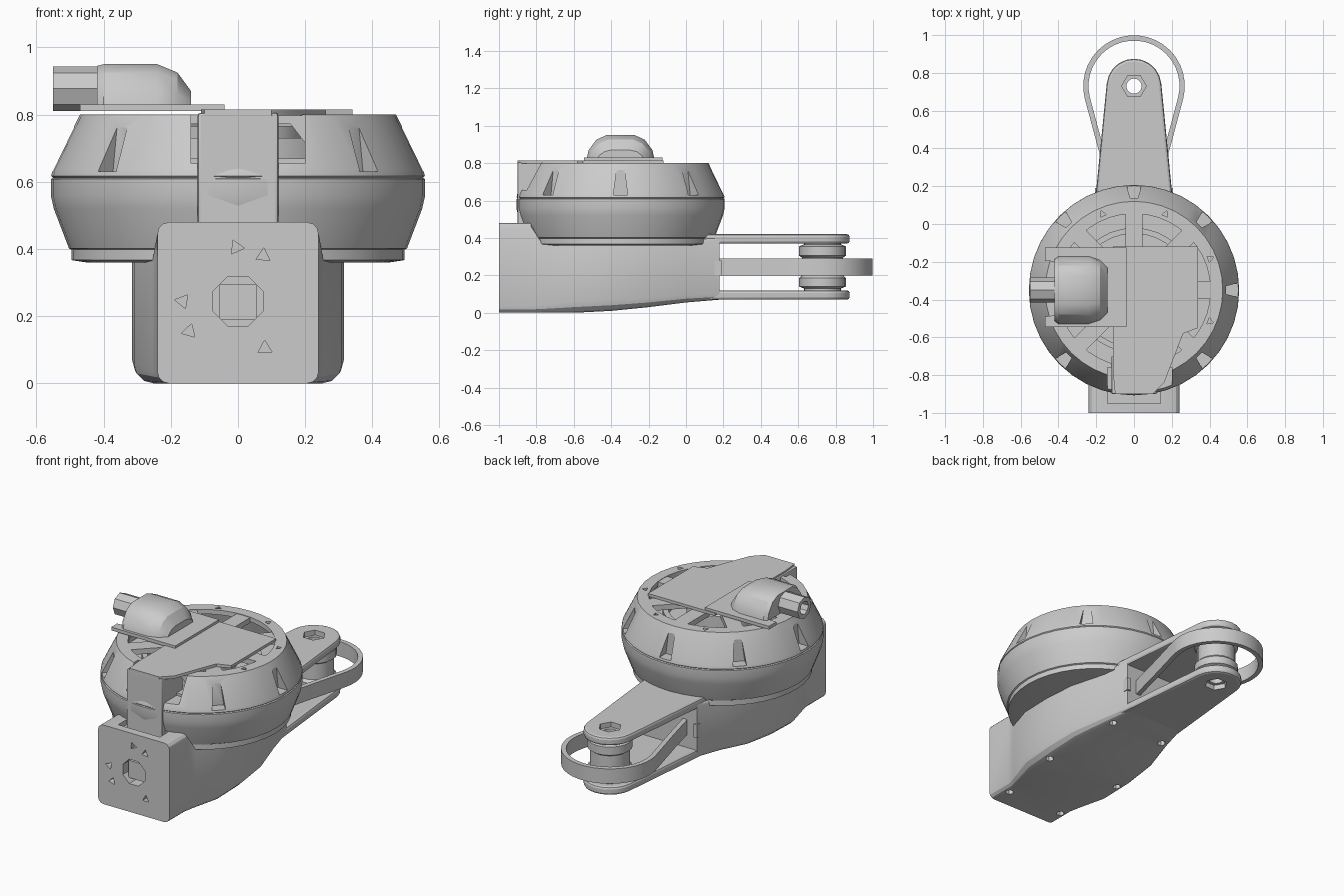
import bpy, bmesh
from math import sin, cos, pi, radians
from mathutils import Matrix, Vector

if "Cube" in bpy.data.objects:
    bpy.data.objects.remove(bpy.data.objects["Cube"], do_unlink=True)

DRUM_Y = -0.35
PULLEY_Y = 0.73


def shade(ob):
    bpy.ops.object.select_all(action="DESELECT")
    ob.select_set(True)
    bpy.context.view_layer.objects.active = ob
    bpy.ops.object.shade_smooth_by_angle(angle=radians(28))


def finish(bm, name):
    bmesh.ops.recalc_face_normals(bm, faces=bm.faces)
    mesh = bpy.data.meshes.new(name)
    bm.to_mesh(mesh)
    bm.free()
    ob = bpy.data.objects.new(name, mesh)
    bpy.context.collection.objects.link(ob)
    shade(ob)
    return ob


def apply_modifier(ob, mod):
    bpy.context.view_layer.objects.active = ob
    bpy.ops.object.modifier_apply(modifier=mod.name)
    shade(ob)


def add_loft(bm, rings, closed=False):
    """Bridge matching rings of points; cap the ends or join them."""
    loops = [[bm.verts.new(p) for p in ring] for ring in rings]
    n = len(loops[0])
    pairs = list(zip(loops, loops[1:]))
    if closed:
        pairs.append((loops[-1], loops[0]))
    else:
        bm.faces.new(loops[0][::-1])
        bm.faces.new(loops[-1])
    for a, b in pairs:
        for i in range(n):
            bm.faces.new((a[i], a[(i + 1) % n], b[(i + 1) % n], b[i]))


def loft(name, rings, closed=False):
    bm = bmesh.new()
    add_loft(bm, rings, closed)
    return finish(bm, name)


def bevel(ob, width):
    mod = ob.modifiers.new("edge_round", "BEVEL")
    mod.width, mod.segments, mod.limit_method = width, 2, "ANGLE"
    apply_modifier(ob, mod)


def upright(outline, z0, z1):
    return [[(x, y, z) for x, y in outline] for z in (z0, z1)]


def frontal(outline, y0, y1):
    return [[(x, y, z) for x, z in outline] for y in (y0, y1)]


def prism(name, outline, z0, z1):
    return loft(name, upright(outline, z0, z1))


def rect(x0, x1, y0, y1):
    return [(x0, y0), (x1, y0), (x1, y1), (x0, y1)]


def circle(x, y, r, n, turn=0):
    return [(x + r * cos(turn + 2 * pi * i / n), y + r * sin(turn + 2 * pi * i / n))
            for i in range(n)]


def lathe(name, profile, y, steps=40, closed=False):
    rings = [[(px, py, z) for px, py in circle(0, y, r, steps)] for r, z in profile]
    return loft(name, rings, closed)


def cut(ob, ring_sets):
    """Subtract a set of separate lofted solids from an object."""
    bm = bmesh.new()
    for rings in ring_sets:
        add_loft(bm, rings)
    cutter = finish(bm, "cutter")
    cutter.hide_render = True
    mod = ob.modifiers.new("cut", "BOOLEAN")
    mod.object, mod.operation, mod.solver = cutter, "DIFFERENCE", "EXACT"
    apply_modifier(ob, mod)
    bpy.data.objects.remove(cutter, do_unlink=True)


# Gearbox body, lofted from front to back
def section(y, w, z0, z1, r_low, r_top):
    ring = []
    for cx, cz, r, start in ((w - r_low, z0 + r_low, r_low, -90), (w - r_top, z1 - r_top, r_top, 0),
                             (r_top - w, z1 - r_top, r_top, 90), (r_low - w, z0 + r_low, r_low, 180)):
        for k in range(4):
            a = radians(start + 30 * k)
            ring.append((cx + r * cos(a), y, cz + r * sin(a)))
    return ring


body = loft("gearbox_body", [section(*s) for s in (
    (-1.0, .24, 0, .48, .035, .035), (-.83, .24, 0, .48, .035, .035),
    (-.77, .255, 0, .38, .04, .02), (-.6, .31, 0, .38, .06, .02),
    (-.4, .315, .01, .38, .06, .02), (-.2, .3, .03, .38, .05, .02),
    (0, .245, .055, .38, .04, .02), (.18, .2, .07, .41, .03, .02))])
cut(body, [frontal(circle(0, .245, .08, 8, pi / 8), -1.1, -.8),
           upright(rect(-.14, .14, -.95, -.87), .45, .6)])
cut(body, [frontal(circle(x, z, .024, 3, x * 20), -1.1, -.96) for x, z in
           ((-.005, .405), (.075, .38), (-.165, .245), (-.145, .155), (.08, .105))])
cut(body, [upright(circle(s * x, y, .024, 6), -.1, .09) for s in (-1, 1)
           for x, y in ((.19, -.88), (.25, -.45), (.18, .03))])
prism("input_shaft", rect(-.055, .055, -.97, -.78), .19, .295)

# Drum housing with vents, a front opening and screw holes
drum = lathe("drum_housing", [
    (.45, .36), (.495, .367), (.495, .398), (.503, .402), (.548, .52),
    (.557, .56), (.557, .608), (.551, .612), (.556, .617), (.552, .635), (.47, .8),
    (.405, .8), (.405, .772), (.44, .772), (.47, .67)], DRUM_Y)
vents, screws = [], []
for i in range(8):
    turn = Matrix.Translation((0, DRUM_Y, 0)) @ Matrix.Rotation(i * pi / 4, 4, "Z")
    if i != 6:
        vents.append([[turn @ Vector((x, y, z)) for x, y in rect(.488, .65, -w, w)]
                      for w, z in ((.038, .63), (.018, .785))])
    if i not in (5, 6):
        a = (i + .5) * pi / 4
        screws.append(upright(circle(.435 * cos(a), DRUM_Y + .435 * sin(a), .02, 3, a), .783, .85))
cut(drum, vents)
cut(drum, screws)
cut(drum, [upright(rect(-.14, .2, -.96, -.76), .655, .85)])

# Motor and spoked cap inside the drum
lathe("motor_hub", [(.2, .66), (.2, .77), (.17, .79)], DRUM_Y, 24)
lathe("motor_ring", [(.3, .66), (.33, .66), (.33, .73), (.3, .73)], DRUM_Y, 32, True)
for i in range(8):
    spoke = prism("cap_spoke", rect(.15, .42, -.045, .045), .765, .797)
    spoke.location.y = DRUM_Y
    spoke.rotation_euler.z = i * pi / 4

# Front wiring column and the cover plate it carries
column = prism("wiring_column", rect(-.12, .12, -.9, -.7), .44, .805)
bevel(column, .008)
prism("cover_plate", [(-.11, -.12), (-.11, -.8), (-.1, -.9), (.1, -.9), (.16, -.84),
                      (.26, -.58), (.34, -.55), (.34, -.12)], .798, .815)

# Cable connector: flange, tapered hood and hollow cable stub
prism("connector_flange", [(-.47, -.545), (-.04, -.545), (-.04, -.125), (-.47, -.125),
                           (-.47, -.195), (-.4, -.2), (-.4, -.48), (-.47, -.49)], .81, .83)


def hood(x, half, top):
    right = [(half, .825), (half * .95, .825 + top * .35), (half * .72, .825 + top * .8),
             (half * .42, .825 + top)]
    return [(x, DRUM_Y + y, z) for y, z in right] + [(x, DRUM_Y - y, z) for y, z in right[::-1]]


loft("connector_hood", [hood(*s) for s in ((-.42, .165, .12), (-.4, .18, .125), (-.24, .18, .125),
                                           (-.18, .16, .1), (-.14, .12, .045))])
stub = lathe("cable_stub", [(.04, .05), (.04, 0), (.066, 0), (.066, .16)], 0, 8)
stub.location = (-.55, DRUM_Y, .877)
stub.rotation_euler.y = pi / 2

# Forked arm, one plate above and one below the pulley
tip = [(.145 * cos(radians(a)), PULLEY_Y + .145 * sin(radians(a))) for a in range(5, 176, 17)]
for name, z0, z1 in (("upper_arm", .37, .42), ("lower_arm", .07, .12)):
    arm = prism(name, [(-.21, .08), (.21, .08)] + tip, z0, z1)
    bevel(arm, .014)
    cut(arm, [upright(circle(0, PULLEY_Y, .065, 6), z0 - .1, z1 + .1)])

# Pulley between the arm plates
lathe("pulley", [(.04, .1), (.1, .1), (.1, .13), (.125, .14), (.125, .185), (.11, .2),
                 (.11, .295), (.125, .305), (.125, .355), (.1, .365), (.1, .39), (.04, .39)],
      PULLEY_Y, 20, True)

# Drive belt looping past the pulley and running into the body
path = [(.1, .1), (.17, .38)]
path += [(.255 * cos(radians(a)), PULLEY_Y + .255 * sin(radians(a))) for a in range(-15, 196, 10)]
path += [(-.17, .38), (-.1, .1)]
bm = bmesh.new()
low, high = [[bm.verts.new((x, y, z)) for x, y in path] for z in (.2, .29)]
for i in range(len(path) - 1):
    bm.faces.new((low[i], low[i + 1], high[i + 1], high[i]))
belt = finish(bm, "drive_belt")
solid = belt.modifiers.new("thickness", "SOLIDIFY")
solid.thickness, solid.offset = .028, 0
apply_modifier(belt, solid)

# Side tabs where the belt enters the body
for side in (-1, 1):
    prism("belt_guide", rect(side * .195 - .012, side * .195 + .012, .1, .19), .2, .28)
